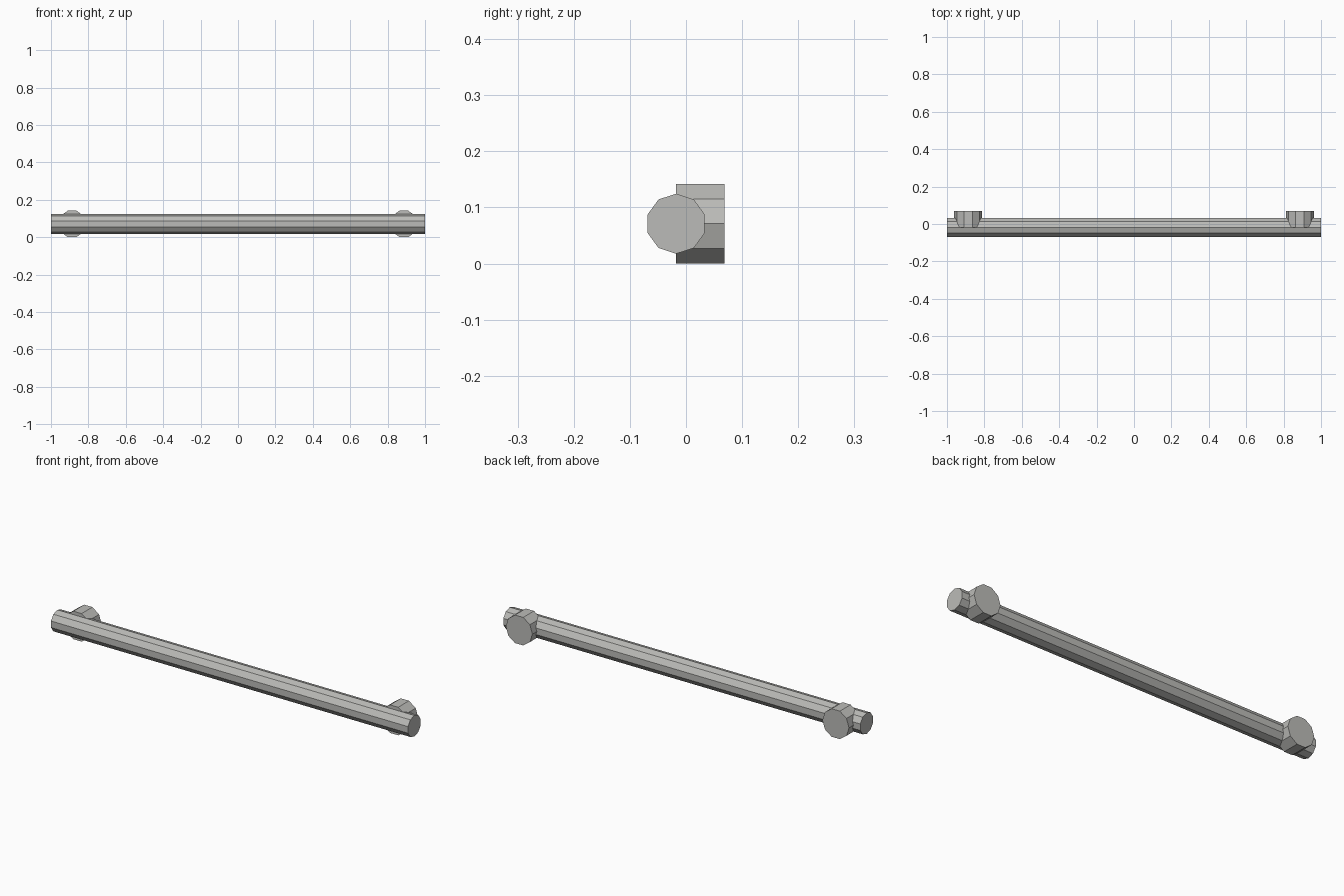
import bpy, math
from mathutils import Matrix

if "Cube" in bpy.data.objects:
    bpy.data.objects.remove(bpy.data.objects["Cube"])

metal = bpy.data.materials.new("grey metal")
metal.diffuse_color = (0.50, 0.50, 0.48, 1)
metal.use_nodes = True
metal.node_tree.nodes["Principled BSDF"].inputs["Base Color"].default_value = metal.diffuse_color


def prism(name, radius, depth, location, rotation):
    """Flat-shaded ten-sided cylinder."""
    bpy.ops.mesh.primitive_cylinder_add(vertices=10, radius=radius, depth=depth)
    ob = bpy.context.object
    ob.name = name
    ob.data.transform(Matrix.Translation(location) @ rotation)
    ob.data.materials.append(metal)
    return ob


# Long handle bar along x, with an edge at top and bottom
prism("bar", 0.0535, 2.0, (0, -0.0175, 0.071),
      Matrix.Rotation(math.pi / 2, 4, 'Y') @ Matrix.Rotation(math.pi / 2, 4, 'Z'))

# Wall mounts behind the bar, flat on top and bottom
for side, x in (("left", -0.887), ("right", 0.887)):
    prism("mount_" + side, 0.0746, 0.0865, (x, 0.0255, 0.071),
          Matrix.Rotation(math.pi / 2, 4, 'X') @ Matrix.Rotation(math.pi / 2, 4, 'Z'))
